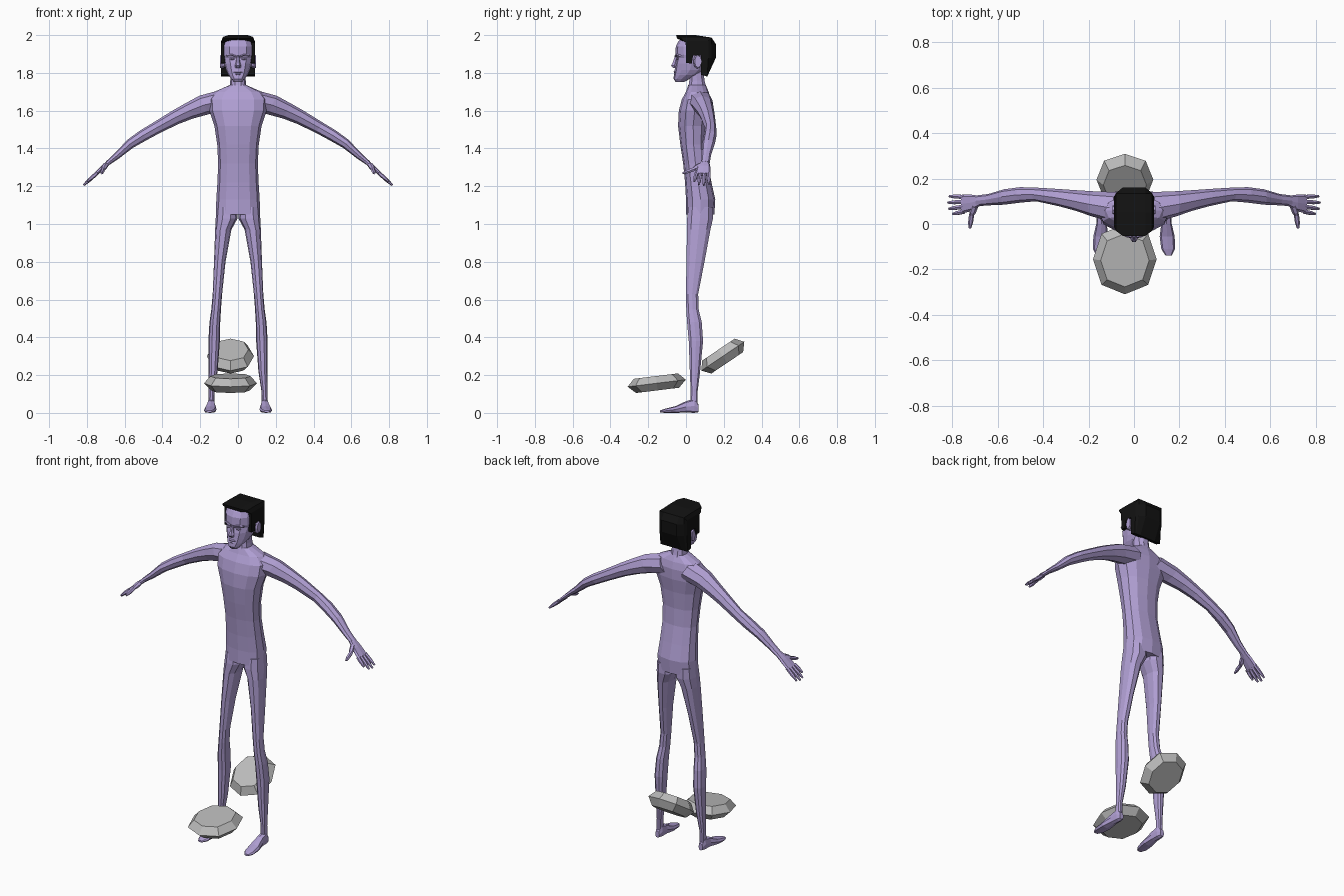
import bpy, bmesh, math
from mathutils import Vector, Matrix


def material(name, rgb):
    m = bpy.data.materials.new(name)
    m.diffuse_color = (*rgb, 1)
    return m


SKIN = material("lilac_skin", (0.44, 0.35, 0.66))
HAIR = material("black_hair", (0.006, 0.006, 0.006))
STONE = material("grey_stone", (0.5, 0.5, 0.5))
X, Y, Z = Vector((1, 0, 0)), Vector((0, 1, 0)), Vector((0, 0, 1))


def ring(c, u, v, n=10, p=1.0):
    """Rounded section around c with half-axis vectors u and v."""
    pts = []
    for i in range(n):
        a = 2 * math.pi * i / n
        cs, sn = math.cos(a), math.sin(a)
        pts.append(Vector(c) + u * math.copysign(abs(cs) ** p, cs)
                   + v * math.copysign(abs(sn) ** p, sn))
    return pts


def loft(name, rings, mat, mirror=False):
    bm = bmesh.new()
    rows = [[bm.verts.new(p) for p in r] for r in rings]
    n = len(rows[0])
    for a, b in zip(rows, rows[1:]):
        for i in range(n):
            j = (i + 1) % n
            bm.faces.new((a[i], a[j], b[j], b[i]))
    bm.faces.new(rows[0])
    bm.faces.new(rows[-1])
    bmesh.ops.recalc_face_normals(bm, faces=bm.faces)
    me = bpy.data.meshes.new(name)
    bm.to_mesh(me)
    bm.free()
    me.materials.append(mat)
    ob = bpy.data.objects.new(name, me)
    bpy.context.collection.objects.link(ob)
    if mirror:
        ob.modifiers.new("mirror", 'MIRROR')
    return ob


def level(z, hx, y0, y1, xc=0.0, n=12, p=0.85):
    """Horizontal section from y0 to y1."""
    return ring((xc, (y0 + y1) / 2, z), X * hx, Y * ((y1 - y0) / 2), n, p)


# torso and neck
loft("torso", [level(*r) for r in (
    (1.05, .116, .0, .15), (1.13, .115, .0, .155), (1.22, .109, -.005, .135),
    (1.32, .105, -.015, .115), (1.42, .110, -.03, .11), (1.52, .125, -.042, .118),
    (1.60, .152, -.038, .13), (1.66, .155, -.022, .13), (1.70, .125, .0, .12),
    (1.735, .045, .012, .105))], SKIN)
loft("neck", [level(*r, n=10) for r in (
    (1.71, .046, .008, .112), (1.76, .041, .016, .10), (1.83, .041, .015, .09))], SKIN)

# legs
loft("leg", [level(z, (xo - xi) / 2, y0, y1, (xo + xi) / 2, 10)
             for z, xi, xo, y0, y1 in (
    (1.09, .005, .113, .01, .145), (1.03, .002, .118, .003, .146),
    (.97, .035, .121, .003, .132), (.80, .066, .127, .0, .10),
    (.63, .084, .134, -.001, .066), (.55, .090, .141, .0, .068),
    (.48, .094, .151, .004, .085), (.38, .096, .157, .013, .092),
    (.22, .108, .156, .019, .076), (.11, .125, .156, .024, .062),
    (.04, .126, .158, .022, .062))], SKIN, True)

# feet, lofted from heel to toe
loft("foot", [ring((xc, y, (z0 + z1) / 2), X * hx, Z * ((z1 - z0) / 2), 8, .75)
              for y, xc, hx, z0, z1 in (
    (.066, .142, .013, .004, .045), (.045, .142, .021, .0, .075),
    (.0, .143, .023, .002, .062), (-.055, .146, .033, .0, .036),
    (-.11, .150, .030, .0, .022), (-.138, .152, .014, .002, .013))], SKIN, True)

# arms: x, y, z, half thickness, half depth
SLOPE = Vector((.60, 0, .80))
arm = [(.07, .07, 1.655, .06, .07), (.18, .088, 1.63, .055, .056),
       (.26, .104, 1.598, .045, .045), (.33, .116, 1.565, .039, .038),
       (.43, .130, 1.51, .033, .030), (.50, .128, 1.47, .031, .034),
       (.57, .119, 1.425, .026, .034), (.64, .107, 1.362, .018, .025),
       (.69, .102, 1.322, .013, .024)]
loft("arm", [ring((x, y, z), (Vector((.45, 0, .89)) if x < .4 else SLOPE) * t, Y * d, 8)
             for x, y, z, t, d in arm], SKIN, True)

# hands
loft("palm", [ring((x, y, z), SLOPE * t, Y * d, 8, .7) for x, y, z, t, d in (
    (.675, .102, 1.333, .012, .021), (.715, .093, 1.30, .012, .036),
    (.755, .088, 1.262, .010, .042))], SKIN, True)


def digit(name, a, b, r):
    a, b = Vector(a), Vector(b)
    d = (b - a).normalized()
    u = SLOPE if abs(d.y) < .9 else X
    v = d.cross(u).normalized()
    u = v.cross(d)
    loft(name, [ring(a.lerp(b, t), u * r * s, v * r * s, 6)
                for t, s in ((0, 1), (.6, .95), (1, .5))], SKIN, True)


for i, (x, y) in enumerate(((.812, .122), (.818, .094), (.814, .067), (.797, .044))):
    digit("finger_%d" % (i + 1), (.748, .119 - i * .0215, 1.268),
          (x, y, 1.205 + (.818 - x)), .0105)
digit("thumb", (.70, .078, 1.312), (.716, .035, 1.288), .015)
digit("thumb_tip", (.714, .042, 1.29), (.722, -.018, 1.268), .0115)

# head
loft("head", [level(*r) for r in (
    (1.752, .022, -.055, -.01), (1.768, .036, -.066, .02), (1.79, .052, -.064, .07),
    (1.815, .063, -.060, .10), (1.85, .073, -.056, .115), (1.88, .078, -.048, .125),
    (1.895, .081, -.056, .13), (1.94, .082, -.054, .13), (1.968, .075, -.04, .12),
    (1.984, .05, -.025, .09))], SKIN)

# facial features
loft("nose", [ring((0, y, z), X * w, Y * d, 6) for y, z, w, d in (
    (-.050, 1.892, .007, .010), (-.056, 1.86, .010, .014),
    (-.062, 1.838, .017, .019), (-.058, 1.826, .014, .012))], SKIN)
for name, z, w in (("upper_lip", 1.805, .026), ("lower_lip", 1.794, .021)):
    loft(name, [ring((x * w, -.060 + .008 * abs(x), z), Y * r, Z * r * .7, 6)
                for x, r in ((-1, .003), (-.4, .009), (.4, .009), (1, .003))], SKIN)
loft("brow", [ring((x, y, z), Y * .008, Z * .006, 6) for x, y, z in (
    (.012, -.053, 1.888), (.035, -.050, 1.896), (.060, -.033, 1.892))], SKIN, True)
loft("eye", [ring((x, -.046 + .004 * (r < .005), 1.874), Y * r, Z * r * .8, 6)
             for x, r in ((.017, .003), (.026, .007), (.036, .007), (.046, .003))], SKIN, True)
loft("ear", [ring((x, y, 1.86), Y * (.021 * s), Z * (.038 * s), 8) for x, y, s in (
    (.068, .055, .8), (.086, .060, 1), (.095, .064, .85))], SKIN, True)

# hair: a side profile lofted across the head, with bevelled outer layers
profile = [(-.052, 2.0), (.05, 2.0), (.135, 1.987), (.160, 1.95), (.158, 1.88), (.112, 1.78),
           (.08, 1.79), (.08, 1.892), (.037, 1.892), (.03, 1.85), (.0, 1.852),
           (-.002, 1.962), (-.048, 1.982)]


def hair_layer(x, ymin, ymax, top):
    return [Vector((x, min(max(y, ymin), ymax) + .0005 * i / 13, min(z, top - .001 * (i > 9))))
            for i, (y, z) in enumerate(profile)]


side = [(.089, -.012, .118, 1.968), (.080, -.030, .135, 1.99), (.050, -.052, .16, 2.0)]
loft("hair", [hair_layer(-x, a, b, t) for x, a, b, t in side]
     + [hair_layer(x, a, b, t) for x, a, b, t in reversed(side)], HAIR)


# two flat stones around the shins
def stone(name, centre, half, tilt):
    m = Matrix.Translation(centre) @ Matrix.Rotation(math.radians(tilt), 4, 'X')
    hx, hy, hz = half
    loft(name, [[m @ p for p in ring((0, 0, z * hz), X * hx * s, Y * hy * s, 8, .9)]
                for z, s in ((-1, .74), (0, 1), (1, .76))], STONE)


stone("front_stone", (-.04, -.155, .157), (.14, .155, .038), 7)
stone("back_stone", (-.04, .195, .30), (.125, .137, .042), 34)
